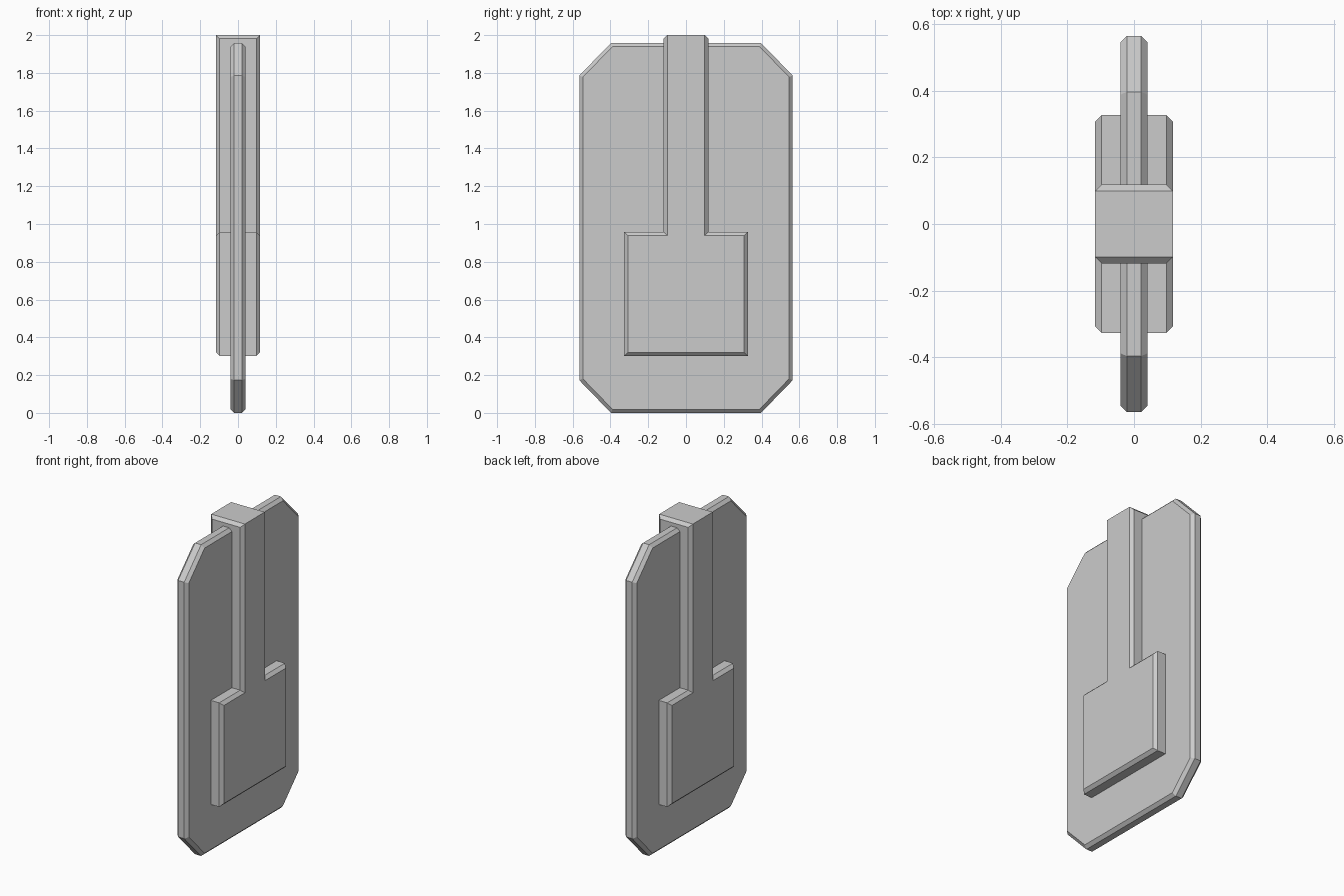
import bpy, bmesh

if "Cube" in bpy.data.objects:
    bpy.data.objects.remove(bpy.data.objects["Cube"])


def bevelled_slab(name, outline, half_x, bevel, pick):
    """Extrude a (y, z) outline along x, then chamfer the edges chosen by pick."""
    bm = bmesh.new()
    face = bm.faces.new([bm.verts.new((-half_x, y, z)) for y, z in outline])
    ext = bmesh.ops.extrude_face_region(bm, geom=[face])
    # keep a cap on both sides
    moved = [v for v in ext["geom"] if isinstance(v, bmesh.types.BMVert)]
    bmesh.ops.translate(bm, verts=moved, vec=(2 * half_x, 0, 0))
    bmesh.ops.recalc_face_normals(bm, faces=bm.faces[:])
    edges = [e for e in bm.edges if pick(e.verts[0].co, e.verts[1].co)]
    bmesh.ops.bevel(bm, geom=edges, offset=bevel, offset_type='OFFSET',
                    segments=1, profile=0.5, affect='EDGES')
    bmesh.ops.recalc_face_normals(bm, faces=bm.faces[:])
    mesh = bpy.data.meshes.new(name)
    bm.to_mesh(mesh)
    bm.free()
    obj = bpy.data.objects.new(name, mesh)
    bpy.context.collection.objects.link(obj)
    return obj


def mirrored(half):
    """Complete a +y half outline with its -y mirror."""
    return half + [(-y, z) for y, z in reversed(half)]


def on_cap(a, b):
    return abs(a.x - b.x) < 1e-5


TOP = 2.0


def inset_edge(a, b):
    # cap rims chamfered, except the stem top, whose cross edges are chamfered
    at_top = min(a.z, b.z) > TOP - 1e-4
    return on_cap(a, b) != at_top


# thin plate with cut corners
bevelled_slab("back_plate",
              mirrored([(0.397, 0), (0.565, 0.173), (0.565, 1.786), (0.397, 1.958)]),
              0.04, 0.019, on_cap)

# square block with a stem rising out of the plate
bevelled_slab("block_and_stem",
              mirrored([(0.327, 0.302), (0.327, 0.957), (0.118, 0.957), (0.118, TOP)]),
              0.117, 0.019, inset_edge)
